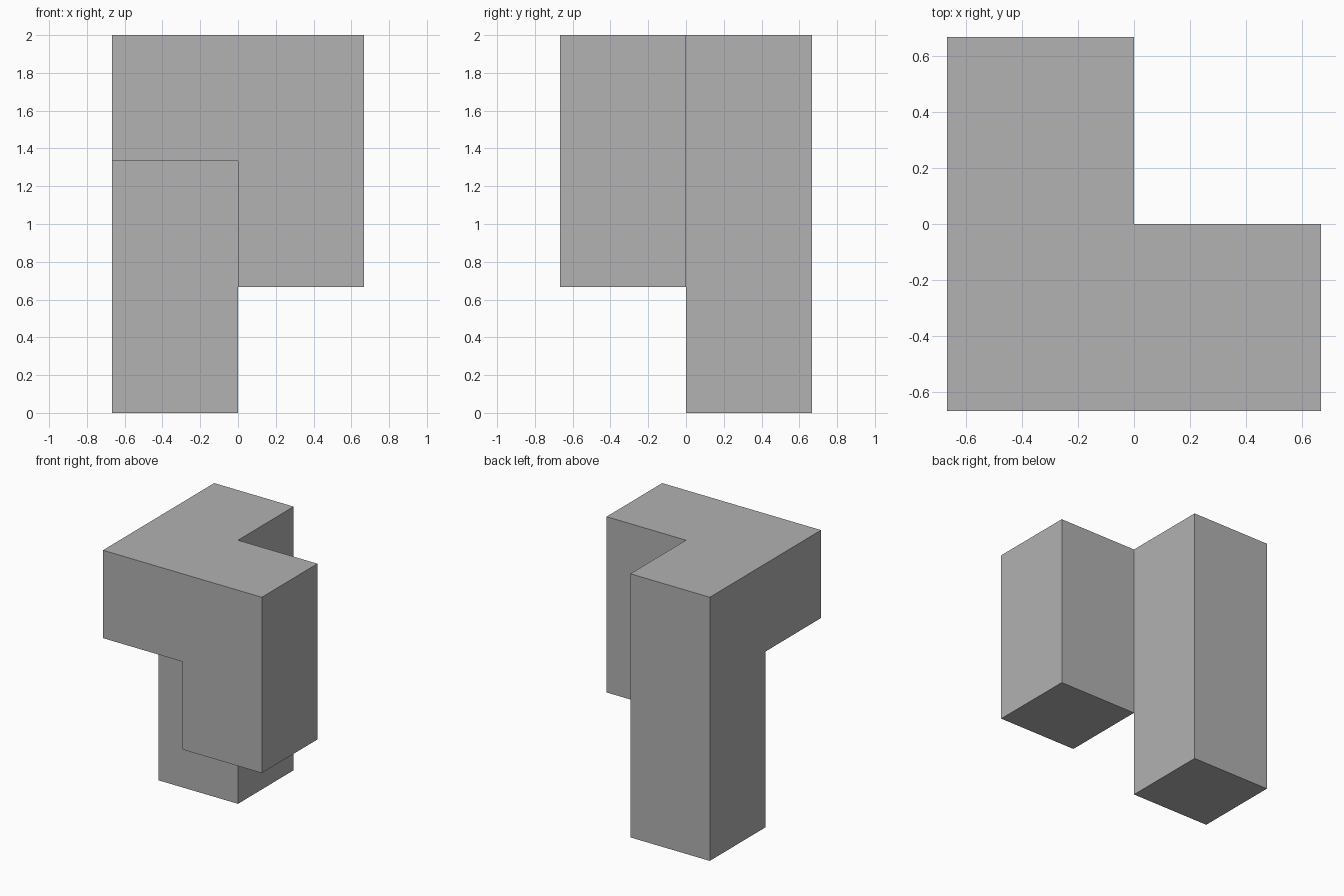
import bpy
import bmesh
from math import radians
from mathutils import Matrix, Vector

cube = bpy.data.objects.get("Cube")
if cube:
    bpy.data.objects.remove(cube, do_unlink=True)

UNIT = 2 / 3

# Cells of the block as (x, y, z) steps
tall_column = [(0, 1, z) for z in range(3)]
corner = [(0, 0, 2)]
short_column = [(1, 0, z) for z in (1, 2)]

# Plain grey
grey = bpy.data.materials.new("grey")
grey.use_nodes = True
color = (0.445, 0.445, 0.445, 1)
grey.diffuse_color = color
grey.node_tree.nodes["Principled BSDF"].inputs["Base Color"].default_value = color

# Join the cells into one solid
bm = bmesh.new()
for x, y, z in tall_column + corner + short_column:
    center = Vector((x - 0.5, y - 0.5, z + 0.5)) * UNIT
    bmesh.ops.create_cube(bm, size=UNIT, matrix=Matrix.Translation(center))

# Remove the touching inner faces, which lie in pairs
groups = {}
for face in bm.faces:
    key = tuple(round(c, 3) + 0.0 for c in face.calc_center_median())
    groups.setdefault(key, []).append(face)
inner = [f for pair in groups.values() if len(pair) > 1 for f in pair]
bmesh.ops.delete(bm, geom=inner, context="FACES")

# Weld the cells and merge flat neighbours into clean sides
bmesh.ops.remove_doubles(bm, verts=bm.verts[:], dist=0.001)
bmesh.ops.dissolve_limit(bm, angle_limit=radians(1),
                         verts=bm.verts[:], edges=bm.edges[:])

mesh = bpy.data.meshes.new("angled_block")
bm.to_mesh(mesh)
bm.free()
mesh.materials.append(grey)
block = bpy.data.objects.new("angled_block", mesh)
bpy.context.collection.objects.link(block)
